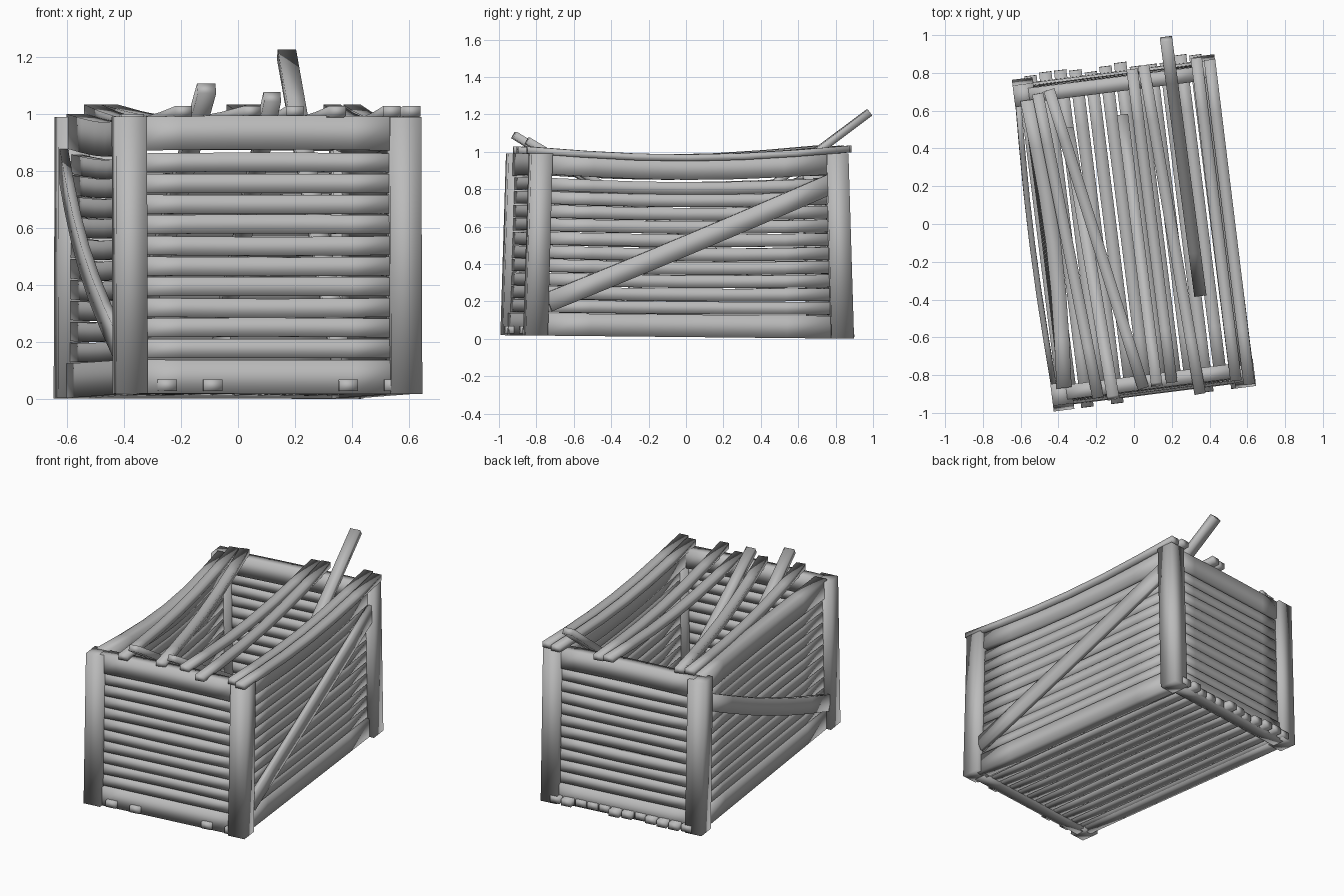
import bpy, bmesh, random
from math import sin, pi, radians
from mathutils import Vector, Matrix

random.seed(4)
cube = bpy.data.objects.get("Cube")
if cube:
    bpy.data.objects.remove(cube, do_unlink=True)

wood = bpy.data.materials.new("weathered_grey")
wood.use_nodes = True
GREY = (0.5, 0.5, 0.5, 1)
wood.diffuse_color = GREY
wood.node_tree.nodes["Principled BSDF"].inputs["Base Color"].default_value = GREY

TURN = Matrix.Rotation(radians(7.2), 3, 'Z')
HX, HY = 0.54, 0.885          # half width and half length of the crate
INSET = 0.03                  # walls sit back from the post faces


def settle(v):
    """Taper the crate toward its top, tilt it a little and turn it."""
    w = TURN @ Vector((v.x, v.y * (1 - 0.035 * v.z), v.z))
    return Vector((w.x, w.y - 0.047, w.z + 0.01 - 0.01 * w.y * (1 - v.z)))


def bar(name, a, b, width, height, bend=(0, 0, 0), placed=False, steps=6, up=(0, 0, 1)):
    """Rectangular board from a to b, bowed by the bend vector at its middle."""
    a, b, bend = Vector(a), Vector(b), Vector(bend)
    along = (b - a).normalized()
    side = along.cross(Vector(up)).normalized()
    top = side.cross(along)
    bm = bmesh.new()
    rings = []
    for i in range(steps + 1):
        t = i / steps
        c = a.lerp(b, t) + bend * sin(pi * t)
        ring = [c + side * width / 2 * s + top * height / 2 * u
                for s, u in ((-1, -1), (1, -1), (1, 1), (-1, 1))]
        rings.append([bm.verts.new(p if placed else settle(p)) for p in ring])
    for r, q in zip(rings, rings[1:]):
        for k in range(4):
            bm.faces.new((r[k], r[(k + 1) % 4], q[(k + 1) % 4], q[k]))
    bm.faces.new(rings[0][::-1])
    bm.faces.new(rings[-1])
    bmesh.ops.recalc_face_normals(bm, faces=bm.faces)
    me = bpy.data.meshes.new(name)
    bm.to_mesh(me)
    bm.free()
    me.shade_smooth()
    me.materials.append(wood)
    ob = bpy.data.objects.new(name, me)
    bpy.context.collection.objects.link(ob)
    return ob


# Corner posts
for sx, xn in ((-1, "right"), (1, "left")):
    for sy, yn in ((-1, "front"), (1, "back")):
        x, y = sx * (HX - 0.055), sy * (HY - 0.06)
        bar(f"{yn}_{xn}_post", (x, y, 0), (x, y, 0.98), 0.11, 0.12, steps=1, up=(0, 1, 0))

# Side walls: rails, slats and a diagonal brace
for s, n in ((-1, "right"), (1, "left")):
    x = s * (HX - INSET - 0.04)
    y = HY - 0.09
    bow = -0.04 * s if s < 0 else 0
    bar(f"{n}_bottom_rail", (x, -y, 0.06), (x, y, 0.06), 0.08, 0.12)
    bar(f"{n}_top_rail", (x, -y, 0.93), (x, y, 0.93), 0.08, 0.12, (bow, 0, -0.03))
    for i in range(10):
        z = 0.16 + i * 0.073
        xs = s * (HX - INSET - 0.03)
        bar(f"{n}_slat_{i + 1}", (xs, -y, z), (xs, y, z), 0.035, 0.067,
            (bow * z, 0, -0.025 * z + random.uniform(-0.004, 0.004)))
    xb = s * (HX - 0.018)
    bar(f"{n}_brace", (xb, -y + 0.03, 0.18), (xb, y - 0.01, 0.82), 0.03, 0.105,
        (0, 0, 0) if s > 0 else (-0.02, 0, -0.02))

# End walls: rails and slats
for s, n in ((-1, "front"), (1, "back")):
    y = s * (HY - INSET - 0.035)
    x = HX - 0.08
    bar(f"{n}_bottom_rail", (-x, y, 0.06), (x, y, 0.06), 0.08, 0.12)
    bar(f"{n}_top_rail", (-x, y, 0.92), (x, y, 0.92), 0.08, 0.12, (0, 0, 0.005))
    for i in range(10):
        z = 0.16 + i * 0.073
        bar(f"{n}_slat_{i + 1}", (-x, y + s * 0.01, z), (x, y + s * 0.01, z), 0.035, 0.067,
            (0, random.uniform(-0.008, 0.008), random.uniform(-0.004, 0.004)))

# Floor boards, some poking out past the end rails
for i in range(12):
    x = -0.44 + i * 0.08
    front = -HY + (0.0 if i in (1, 3, 9, 11) else 0.05)
    back = HY + random.choice((-0.01, 0.01, 0.02))
    bar(f"floor_board_{i + 1}", (x, front, 0.03), (x, back, 0.03), 0.066, 0.04,
        (0, 0, random.uniform(-0.005, 0.01)))

# Lid boards lying on the rails: front end x, y and back end x, y
LID = ((-0.19, -0.92, -0.51, 0.69), (0.05, -0.87, -0.45, 0.71),
       (0.20, -0.84, -0.01, 0.82), (0.35, -0.90, 0.05, 0.84),
       (0.54, -0.83, 0.33, 0.88), (0.61, -0.85, 0.40, 0.87))
for i, (fx, fy, bx, by) in enumerate(LID):
    bar(f"lid_board_{i + 1}", (fx, fy, 1.01), (bx, by, 1.015), 0.06, 0.036,
        (0, 0, -0.045), True)

# Loose boards fallen into the crate
bar("fallen_board_back", (0.35, -0.37, 0.2), (0.17, 0.98, 1.21), 0.065, 0.04, placed=True)
bar("fallen_board_front_1", (-0.35, 0.5, 0.22), (-0.11, -0.92, 1.09), 0.065, 0.04, placed=True)
bar("fallen_board_front_2", (-0.06, 0.57, 0.22), (0.12, -0.85, 1.06), 0.06, 0.04, placed=True)
